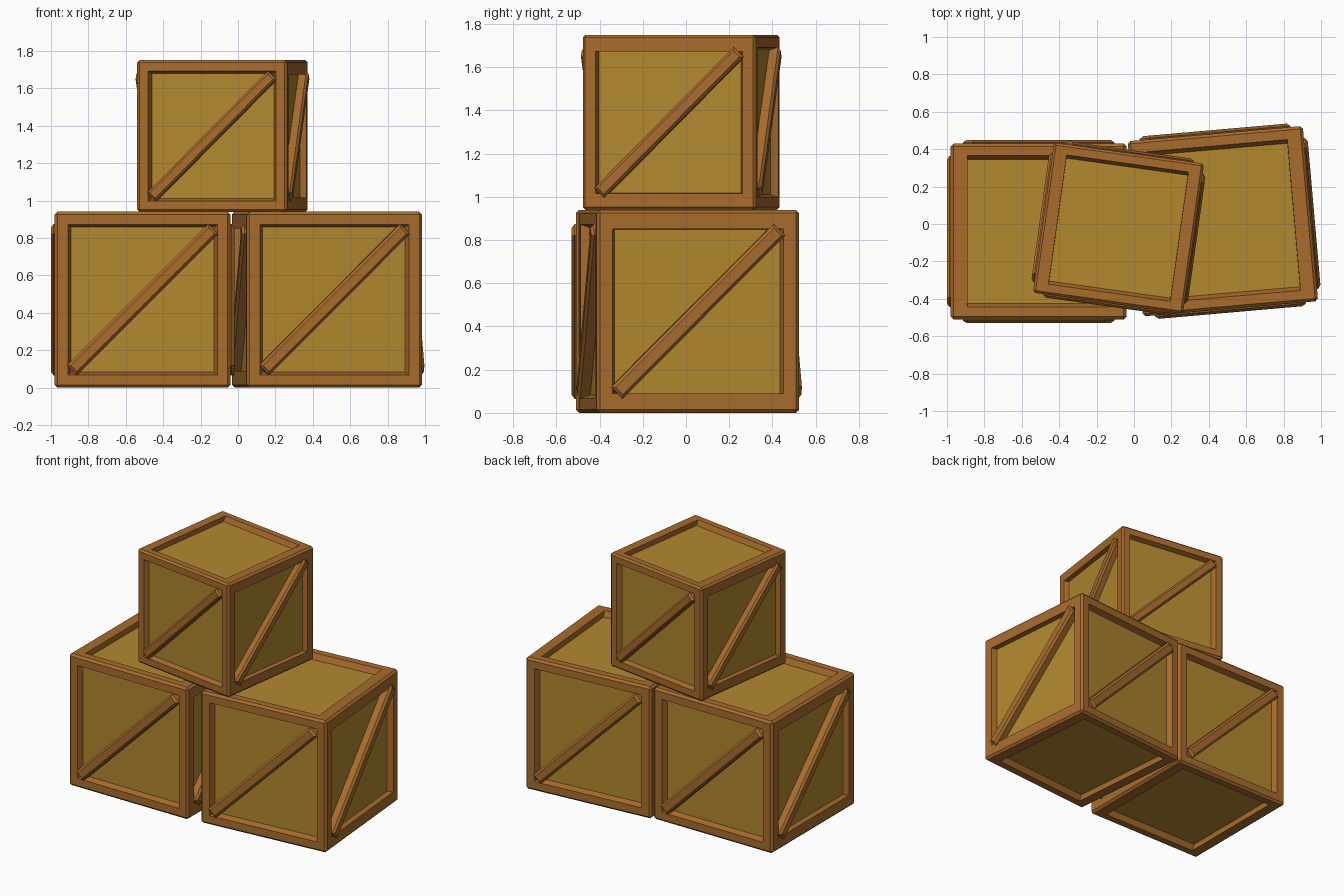
import bpy, bmesh, math
from mathutils import Matrix, Vector

if "Cube" in bpy.data.objects:
    bpy.data.objects.remove(bpy.data.objects["Cube"])

H = 0.47        # half size of a full crate
DEPTH = 0.04    # how far the panels sit behind the frame


def material(name, rgb):
    m = bpy.data.materials.new(name)
    m.diffuse_color = (*rgb, 1)
    m.use_nodes = True
    m.node_tree.nodes["Principled BSDF"].inputs["Base Color"].default_value = m.diffuse_color
    return m


FRAME = material("frame_wood", (0.392, 0.150, 0.026))
PANEL = material("panel_wood", (0.445, 0.246, 0.028))

# Per face direction: (frame width at surface, at panel) for the x, y, z axes
RIMS = {
    0: (None, (0.072, 0.085), (0.089, 0.090)),
    1: ((0.070, 0.088), None, (0.068, 0.082)),
    2: ((0.089, 0.090), (0.065, 0.085), None),
}


def finish(bm, name, mats, place):
    bmesh.ops.recalc_face_normals(bm, faces=bm.faces)
    me = bpy.data.meshes.new(name)
    bm.to_mesh(me)
    bm.free()
    for m in mats:
        me.materials.append(m)
    ob = bpy.data.objects.new(name, me)
    ob.matrix_world = place
    bpy.context.collection.objects.link(ob)


def box(name, place):
    """Chamfered cube with a recessed panel in each of its six sides."""
    bm = bmesh.new()
    bmesh.ops.create_cube(bm, size=2 * H)
    bmesh.ops.bevel(bm, geom=bm.edges[:], offset=0.015, segments=1, affect='EDGES')
    sides = [f for f in bm.faces if f.calc_area() > 0.5]
    for f in sides:
        n = f.normal.copy()
        axis = max(range(3), key=lambda i: abs(n[i]))
        for step in (0, 1):
            bmesh.ops.inset_individual(bm, faces=[f], thickness=0.02)
            for v in f.verts:
                for a in range(3):
                    sign = math.copysign(1, v.co[a])
                    inset = DEPTH * step if a == axis else RIMS[axis][a][step]
                    v.co[a] = sign * (H - inset)
        f.material_index = 1
    finish(bm, name, (FRAME, PANEL), place)


def braces(name, place):
    """One diagonal board on each upright side, rising to the viewer's right."""
    for i, side in enumerate(("front", "right", "back", "left")):
        bm = bmesh.new()
        bmesh.ops.create_cube(bm, size=1)
        bmesh.ops.scale(bm, vec=Vector((1.07, 0.07, 0.075)), verts=bm.verts)
        outer = [e for e in bm.edges if all(v.co.y < 0 for v in e.verts)]
        bmesh.ops.bevel(bm, geom=outer, offset=0.014, segments=1, affect='EDGES')
        turn = (Matrix.Rotation(i * math.pi / 2, 4, 'Z')
                @ Matrix.Translation((0, -0.455, 0))
                @ Matrix.Rotation(-math.pi / 4, 4, 'Y'))
        finish(bm, f"{name}_{side}_brace", (FRAME,), place @ turn)


# Two full crates side by side, a smaller one stacked on top
CRATES = (
    ("left_crate", (-0.51, -0.04, 0.47), 0, 1.0),
    ("right_crate", (0.475, 0.015, 0.47), 5, 1.0),
    ("top_crate", (-0.083, -0.022, 1.345), -8, 0.862),
)
for name, pos, angle, size in CRATES:
    place = (Matrix.Translation(pos)
             @ Matrix.Rotation(math.radians(angle), 4, 'Z')
             @ Matrix.Scale(size, 4))
    box(name, place)
    braces(name, place)
